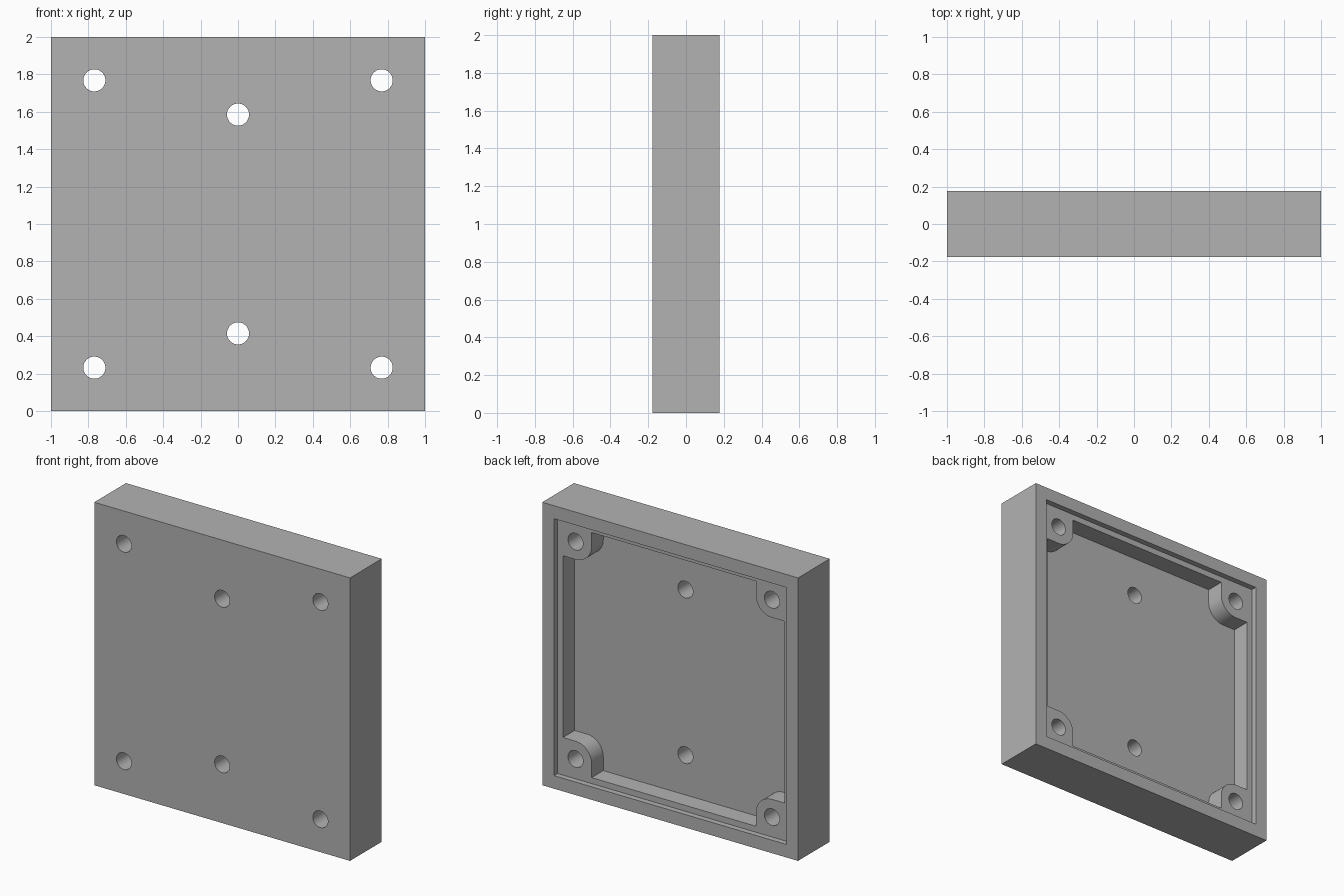
import bpy, bmesh, math
from mathutils import Matrix, Vector

cube = bpy.data.objects.get("Cube")
if cube:
    bpy.data.objects.remove(cube, do_unlink=True)

HALF, DEPTH = 1.0, 0.177        # outer half width, half thickness
OPENING, CAVITY = 0.908, 0.866  # half widths of the lid seat and the cavity
SEAT_Y, FLOOR_Y = DEPTH - 0.04, DEPTH - 0.17
HOLE, POST_R, HOLE_R = 0.768, 0.126, 0.059
MID_HOLE = 0.585

grey = bpy.data.materials.new("grey")
grey.use_nodes = True
colour = (0.448, 0.448, 0.448, 1)
grey.diffuse_color = colour
grey.node_tree.nodes["Principled BSDF"].inputs["Base Color"].default_value = colour


def prism(name, outline, y0, y1):
    """Extrude an (x, z) outline, centred on the plate, from y0 to y1."""
    bm = bmesh.new()
    face = bm.faces.new([bm.verts.new((x, y0, z + HALF)) for x, z in outline])
    out = bmesh.ops.extrude_face_region(bm, geom=[face])["geom"]
    verts = [v for v in out if isinstance(v, bmesh.types.BMVert)]
    bmesh.ops.translate(bm, verts=verts, vec=(0, y1 - y0, 0))
    bmesh.ops.recalc_face_normals(bm, faces=bm.faces)
    mesh = bpy.data.meshes.new(name)
    bm.to_mesh(mesh)
    bm.free()
    mesh.materials.append(grey)
    obj = bpy.data.objects.new(name, mesh)
    bpy.context.collection.objects.link(obj)
    return obj


def square(h):
    return [(-h, -h), (h, -h), (h, h), (-h, h)]


def circle(cx, cz, r, n=48):
    return [(cx + r * math.cos(math.tau * i / n), cz + r * math.sin(math.tau * i / n))
            for i in range(n)]


def cavity_outline():
    """Square with a rounded screw post left standing in each corner."""
    corner = [Vector((CAVITY, HOLE - POST_R))]
    for i in range(13):
        a = math.radians(270 - 7.5 * i)
        corner.append(Vector((HOLE + POST_R * math.cos(a), HOLE + POST_R * math.sin(a))))
    corner.append(Vector((HOLE - POST_R, CAVITY)))
    points = []
    for k in range(4):
        turn = Matrix.Rotation(k * math.pi / 2, 2)
        points += [tuple(turn @ p) for p in corner]
    return points


def cut(target, cutter):
    cutter.hide_render = True
    mod = target.modifiers.new("cut", 'BOOLEAN')
    mod.operation, mod.solver, mod.object = 'DIFFERENCE', 'EXACT', cutter
    bpy.context.view_layer.objects.active = target
    bpy.ops.object.modifier_apply(modifier=mod.name)
    bpy.data.objects.remove(cutter, do_unlink=True)


# Housing block, lid seat and cavity
housing = prism("housing", square(HALF), -DEPTH, DEPTH)
cut(housing, prism("lid_seat_cutter", square(OPENING), SEAT_Y, DEPTH + 0.1))
cut(housing, prism("cavity_cutter", cavity_outline(), FLOOR_Y, DEPTH + 0.05))

# Corner screw holes and two middle holes
holes = [(sx * HOLE, sz * HOLE) for sx in (-1, 1) for sz in (-1, 1)]
holes += [(0, -MID_HOLE), (0, MID_HOLE)]
for x, z in holes:
    cut(housing, prism("hole_cutter", circle(x, z, HOLE_R), -DEPTH - 0.1, DEPTH + 0.1))

# Round walls smooth, edges sharp
bpy.ops.object.select_all(action='DESELECT')
housing.select_set(True)
bpy.context.view_layer.objects.active = housing
bpy.ops.object.shade_smooth_by_angle(angle=math.radians(30))
